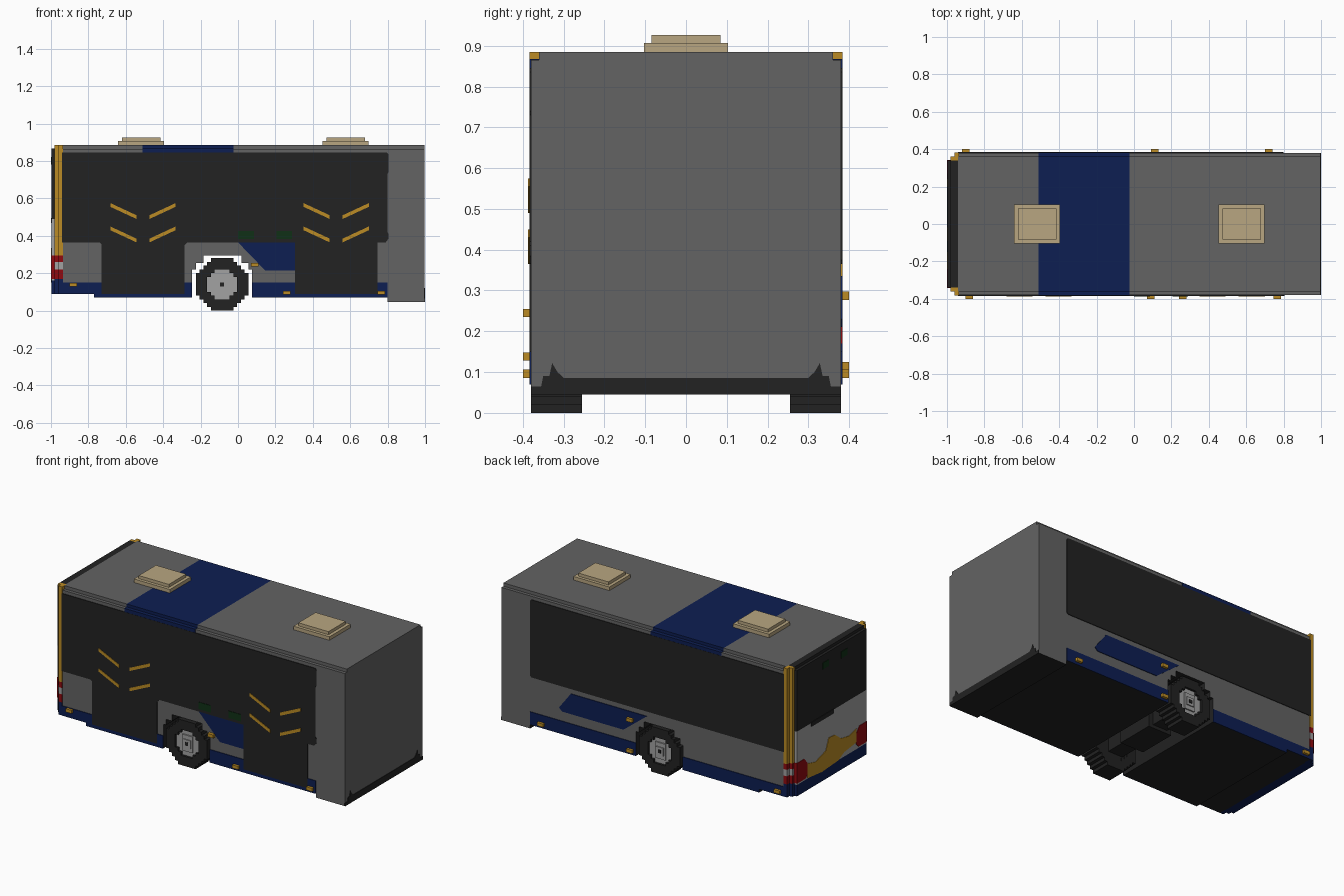
import bpy, bmesh, math
from mathutils import Vector

cube = bpy.data.objects.get("Cube")
if cube:
    bpy.data.objects.remove(cube)


def material(name, r, g, b):
    m = bpy.data.materials.new(name)
    m.use_nodes = True
    m.diffuse_color = (r, g, b, 1)
    m.node_tree.nodes["Principled BSDF"].inputs["Base Color"].default_value = (r, g, b, 1)
    return m


GREY = material("body grey", 0.125, 0.125, 0.125)
BLACK = material("black", 0.016, 0.016, 0.016)
BLUE = material("dark blue", 0.004, 0.013, 0.085)
AMBER = material("amber", 0.50, 0.26, 0.018)
TAN = material("tan", 0.48, 0.38, 0.22)
RED = material("red", 0.28, 0.003, 0.005)
GREEN = material("dark green", 0.005, 0.03, 0.008)
LIGHT = material("light grey", 0.36, 0.36, 0.36)


def prism(name, pts, axis, lo, hi, mat):
    """Extrude a 2D outline along an axis (x: yz outline, y: xz, z: xy)."""
    place = {"x": lambda a, b, t: (t, a, b),
             "y": lambda a, b, t: (a, t, b),
             "z": lambda a, b, t: (a, b, t)}[axis]
    bm = bmesh.new()
    face = bm.faces.new([bm.verts.new(place(a, b, lo)) for a, b in pts])
    ext = bmesh.ops.extrude_face_region(bm, geom=[face])
    move = Vector(place(0, 0, hi - lo))
    bmesh.ops.translate(bm, vec=move,
                        verts=[v for v in ext["geom"] if isinstance(v, bmesh.types.BMVert)])
    bmesh.ops.recalc_face_normals(bm, faces=bm.faces)
    me = bpy.data.meshes.new(name)
    bm.to_mesh(me)
    bm.free()
    me.materials.append(mat)
    ob = bpy.data.objects.new(name, me)
    bpy.context.collection.objects.link(ob)
    return ob


def rect(a0, a1, b0, b1):
    return [(a0, b0), (a1, b0), (a1, b1), (a0, b1)]


def box(name, x0, x1, y0, y1, z0, z1, mat):
    return prism(name, rect(x0, x1, y0, y1), "z", z0, z1, mat)


def side(name, s, pts, mat, layer=0, thick=0.004):
    """Thin plate on the side wall, s = -1 front, +1 back."""
    y = 0.38 + 0.003 * layer
    lo, hi = sorted((s * y, s * (y + thick)))
    return prism(name, pts, "y", lo, hi, mat)


# Body shell with a stepped wheel tunnel, black below and in the tunnel
arch = [(-.245, .07), (-.245, .22), (-.225, .22), (-.225, .255), (-.185, .255), (-.185, .295),
        (.02, .295), (.02, .255), (.055, .255), (.055, .22), (.075, .22), (.075, .07)]
body = prism("body", [(-.94, .09), (-.77, .09), (-.77, .07)] + arch +
             [(.8, .07), (.8, .045), (.997, .045), (.997, .865), (-.94, .865)],
             "y", -.38, .38, GREY)
body.data.materials.append(BLACK)
for p in body.data.polygons:
    if abs(p.normal.y) < .5 and p.center.z < .3 and abs(p.center.x) < .95:
        p.material_index = 1

# Roof with a blue band that turns down over the edges
for name, x0, x1, m in (("roof_rear", -.94, -.51, GREY), ("roof_band", -.51, -.025, BLUE),
                        ("roof_front", -.025, .997, GREY)):
    box(name, x0, x1, -.36, .36, .865, .885, m)
box("roof_band_shoulder", -.51, -.025, -.383, .383, .845, .867, BLUE)

# Roof hatches
for name, cx in (("rear_hatch", -.5175), ("front_hatch", .575)):
    box(name + "_base", cx - .123, cx + .123, -.103, .103, .885, .907, TAN)
    box(name + "_lid", cx - .103, cx + .103, -.084, .084, .907, .926, TAN)

# Front side: window band with two doors
side("door_side_glass", -1,
     [(-.94, .365), (-.74, .365), (-.73, .355), (-.73, .09), (-.285, .09), (-.285, .35),
      (-.27, .365), (.305, .365), (.305, .09), (.745, .09), (.745, .365), (.79, .365),
      (.805, .385), (.805, .41), (.798, .42), (.798, .73), (.805, .74), (.805, .835),
      (.795, .845), (-.94, .845)], BLACK)
# Front side: blue skirt and swoosh
for i, r in enumerate(((-.94, -.73, .09, .15), (-.77, -.245, .07, .09), (-.285, -.245, .09, .15),
                       (.075, .305, .07, .15), (.305, .745, .07, .09), (.745, .8, .07, .15))):
    side("door_side_skirt_%d" % i, -1, rect(*r), BLUE)
side("door_side_swoosh", -1, [(.145, .215), (.305, .215), (.305, .365), (0, .365)], BLUE)
# Door chevrons and green signs
for c in (-.508, .525):
    for z in (.49, .365):
        for s in (-1, 1):
            a, b = c + s * .035, c + s * .175
            side("door_chevron", -1, [(a, z), (a, z + .02), (b, z + .085), (b, z + .065)], AMBER, 1)
for x in (0, .205):
    side("green_sign", -1, rect(x, x + .085, .382, .425), GREEN, 1)

# Back side: window band, skirt, swoosh
side("wall_side_glass", 1, [(-.94, .365), (.79, .365), (.8, .375), (.8, .835), (.79, .845),
                            (-.94, .845)], BLACK)
for i, r in enumerate(((-.94, -.77, .09, .15), (-.77, -.245, .07, .15), (.075, .8, .07, .15))):
    side("wall_side_skirt_%d" % i, 1, rect(*r), BLUE)
side("wall_side_swoosh", 1, [(.16, .21), (.58, .21), (.60, .23), (.52, .335), (0, .335)], BLUE)

# Side marker lamps
for s, x, z in ((-1, -.88, .138), (-1, .09, .245), (-1, .26, .096), (-1, .767, .096),
                (1, -.9, .115), (1, .11, .096), (1, .11, .287), (1, .72, .096)):
    lo, hi = sorted((s * .37, s * .4))
    box("marker_lamp", x - .02, x + .02, lo, hi, z - .01, z + .01, AMBER)

# Rear cap, stacked in colour bands
for name, z0, z1, m in (("rear_bumper", .09, .16, BLUE), ("rear_panel", .16, .49, LIGHT),
                        ("rear_window", .49, .867, BLACK)):
    box(name, -.997, -.94, -.34, .34, z0, z1, m)
box("rear_window_top", -.98, -.94, -.34, .34, .867, .885, BLACK)
# Stepped rear corners
for s in (-1, 1):
    for name, z0, z1, m in (("corner_bumper", .09, .17, BLUE), ("corner_lamp_low", .17, .22, RED),
                            ("corner_reverse_lamp", .22, .26, LIGHT),
                            ("corner_lamp_high", .26, .295, RED),
                            ("corner_pillar", .295, .885, AMBER)):
        pts = [(-.935, s * .34), (-.98, s * .34), (-.98, s * .36), (-.96, s * .36),
               (-.96, s * .383), (-.935, s * .383)]
        prism(name, pts, "z", z0, z1, m)
    # Red lamp wrapping on to the rear face
    prism("tail_lamp", [(s * .342, .17), (s * .342, .295), (s * .27, .295), (s * .24, .26),
                        (s * .24, .19), (s * .26, .17)], "x", -1, -.98, RED)
# Amber rear stripe and small rear details
prism("rear_stripe", [(.24, .165), (.1, .15), (-.06, .16), (-.12, .19), (-.24, .205), (-.24, .29),
                      (-.17, .27), (-.09, .285), (-.03, .33), (.03, .335), (.06, .265),
                      (.16, .235), (.24, .255)], "x", -1, -.99, AMBER)
prism("rear_window_lip", rect(-.02, .2, .468, .495), "x", -1, -.99, BLACK)
for y in (.06, -.12):
    prism("rear_green_sign", rect(y - .03, y + .03, .78, .82), "x", -1, -.99, GREEN)

# Dark sill on the flat end
prism("end_sill", [(-.38, .045), (.38, .045), (.38, .065), (.355, .065), (.35, .09), (.335, .09),
                   (.328, .122), (.315, .1), (.30, .086), (-.30, .086), (-.315, .1), (-.328, .122),
                   (-.335, .09), (-.35, .09), (-.355, .065), (-.38, .065)], "x", .99, 1, BLACK)


# Wheels with stepped block outlines
def half_disc(radius, step=.02):
    """Upper half of a stepped disc outline, from right to left, about the origin."""
    right = []
    n = round(radius / step)
    for i in range(n):
        w = round(math.sqrt(radius ** 2 - ((i + .5) * step) ** 2) / step) * step
        right += [(w, i * step), (w, (i + 1) * step)]
    return right + [(-a, b) for a, b in reversed(right)]


CX, CZ = -.085, .14


def at_wheel(pts, flip=1):
    return [(CX + a, CZ + flip * b) for a, b in pts]


outer, inner = half_disc(.14), half_disc(.08)
whole = [(a, b) for a, b in inner] + [(-a, -b) for a, b in inner]
for s in (-1, 1):
    def span(a, b):
        return sorted((s * a, s * b))
    for flip in (1, -1):
        prism("tyre_half", at_wheel(outer + inner[::-1], flip), "y", *span(.255, .38), BLACK)
    prism("wheel_back", at_wheel(whole), "y", *span(.26, .35), BLACK)
    prism("rim", at_wheel(whole), "y", *span(.35, .366), LIGHT)
    prism("hub", at_wheel(rect(-.035, .035, -.05, .05)), "y", *span(.36, .374), LIGHT)
    prism("hub_cap", at_wheel(rect(-.025, .025, -.025, .025)), "y", *span(.37, .38), LIGHT)
    prism("hub_bolt", at_wheel(rect(-.01, .01, -.01, .01)), "y", *span(.378, .383), BLACK)

# Axle and its housing
box("axle", CX - .05, CX + .05, -.27, .27, .09, .19, BLACK)
box("axle_housing", CX - .08, CX + .08, -.12, .12, .07, .21, BLACK)
